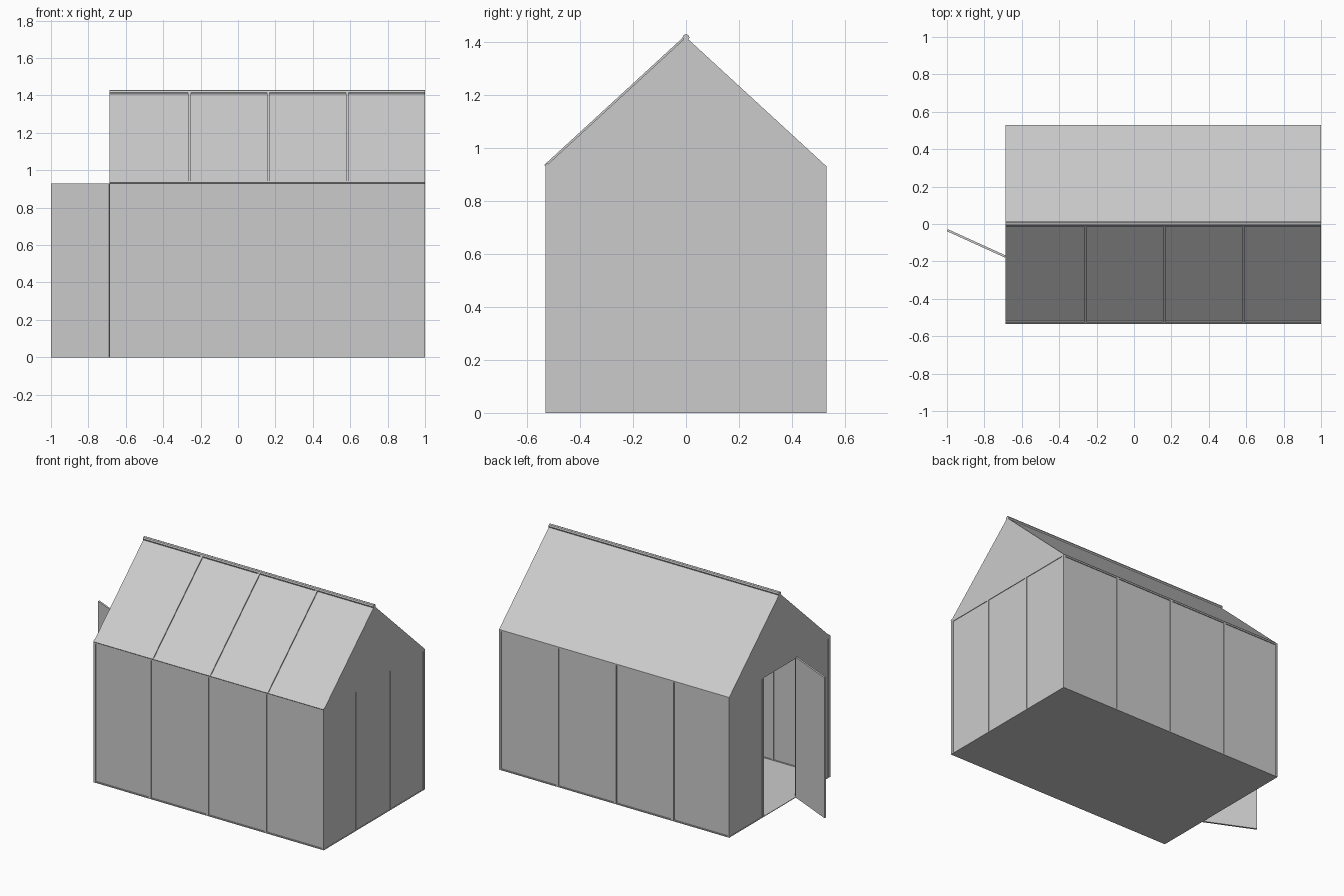
import bpy, bmesh, math
from mathutils import Matrix, Vector

if "Cube" in bpy.data.objects:
    bpy.data.objects.remove(bpy.data.objects["Cube"])

X0, X1, Y, EAVE, RIDGE = -0.688, 1.0, 0.53, 0.93, 1.417
PANE = 0.004


def box(name, x, y, z, rot=None):
    """Box spanning the given ranges; rot is an optional placement matrix."""
    bm = bmesh.new()
    size = [r[1] - r[0] for r in (x, y, z)]
    mid = [(r[0] + r[1]) / 2 for r in (x, y, z)]
    bmesh.ops.create_cube(bm, size=1, matrix=Matrix.Translation(mid) @ Matrix.Diagonal((*size, 1)))
    if rot:
        bm.transform(rot)
    return finish(name, bm)


def finish(name, bm):
    bmesh.ops.recalc_face_normals(bm, faces=bm.faces)
    mesh = bpy.data.meshes.new(name)
    bm.to_mesh(mesh)
    bm.free()
    ob = bpy.data.objects.new(name, mesh)
    bpy.context.collection.objects.link(ob)
    return ob


# Floor
box("floor", (X0, X1), (-Y, Y), (0, 0.004))

# Long side walls: posts, panes and rails
post_x = [(X0, X0 + 0.013), (-0.281, -0.266), (0.141, 0.156), (0.564, 0.579), (X1 - 0.013, X1)]
for side, s in (("front", -1), ("back", 1)):
    def ys(a, b):
        return tuple(sorted((s * a, s * b)))
    for p in post_x:
        box(side + "_post", p, ys(Y - 0.015, Y), (0, EAVE))
    for a, b in zip(post_x, post_x[1:]):
        box(side + "_pane", (a[1], b[0]), ys(Y - 0.010, Y - 0.006), (0, EAVE))
    box(side + "_sill", (X0, X1), ys(Y - 0.015, Y - 0.002), (0, 0.008))
    box(side + "_eave_rail", (X0, X1), ys(Y - 0.018, Y), (EAVE - 0.01, EAVE))

# End walls: the left one has the open doorway in the middle
post_y = [(-Y, -Y + 0.02), (-0.192, -0.178), (0.168, 0.18), (Y - 0.012, Y)]
for end, xe, s in (("left", X0, 1), ("right", X1, -1)):
    def xs(a, b):
        return tuple(sorted((xe + s * a, xe + s * b)))
    for p in post_y:
        box(end + "_post", xs(0, 0.013), p, (0, EAVE))
    for i, (a, b) in enumerate(zip(post_y, post_y[1:])):
        if end == "right" or i != 1:
            box(end + "_pane", xs(0.004, 0.004 + PANE), (a[1], b[0]), (0, EAVE))
    box(end + "_top_rail", xs(0, 0.012), (-Y, Y), (EAVE - 0.008, EAVE))
    # Gable triangle
    bm = bmesh.new()
    face = bm.faces.new([bm.verts.new((xe, y, z)) for y, z in ((-Y, EAVE), (Y, EAVE), (0, RIDGE))])
    r = bmesh.ops.extrude_face_region(bm, geom=[face])
    bmesh.ops.translate(bm, vec=(s * PANE, 0, 0), verts=[v for v in r["geom"] if isinstance(v, bmesh.types.BMVert)])
    finish(end + "_gable", bm)

# Roof: each slope is laid flat from its eave and tilted up to the ridge
length = math.hypot(Y, RIDGE - EAVE)
tilt = math.atan2(RIDGE - EAVE, Y)
front = Matrix.Translation((0, -Y, EAVE)) @ Matrix.Rotation(tilt, 4, 'X')
back = Matrix.Diagonal((1, -1, 1, 1)) @ front
bars = [(-0.266, -0.251), (0.154, 0.169), (0.577, 0.592)]
edges = [X0] + [sum(b) / 2 for b in bars] + [X1]
for a, b in zip(edges, edges[1:]):
    box("front_roof_pane", (a, b), (0, length), (-PANE, 0), front)
for b in bars:
    box("front_roof_bar", b, (0, length), (-0.004, 0.007), front)
box("front_gutter", (X0, X1), (0, 0.014), (-0.004, 0.005), front)
for a, b in ((X0, -0.285), (-0.285, X1)):
    box("back_roof_pane", (a, b), (0, length), (-PANE, 0), back)

# Ridge tube
bm = bmesh.new()
bmesh.ops.create_cone(bm, cap_ends=True, segments=8, radius1=0.013, radius2=0.013, depth=X1 - X0,
                      matrix=Matrix.Translation(((X0 + X1) / 2, 0, RIDGE - 0.001)) @ Matrix.Rotation(math.pi / 2, 4, 'Y'))
finish("ridge_tube", bm)

# Open door, hinged on the left end
hinge, tip = Vector((X0, -0.174, 0)), Vector((-0.998, -0.033, 0))
d = tip - hinge
box("door", (0, d.length), (-0.006, 0.006), (0, EAVE),
    Matrix.Translation(hinge) @ Matrix.Rotation(math.atan2(d.y, d.x), 4, 'Z'))
